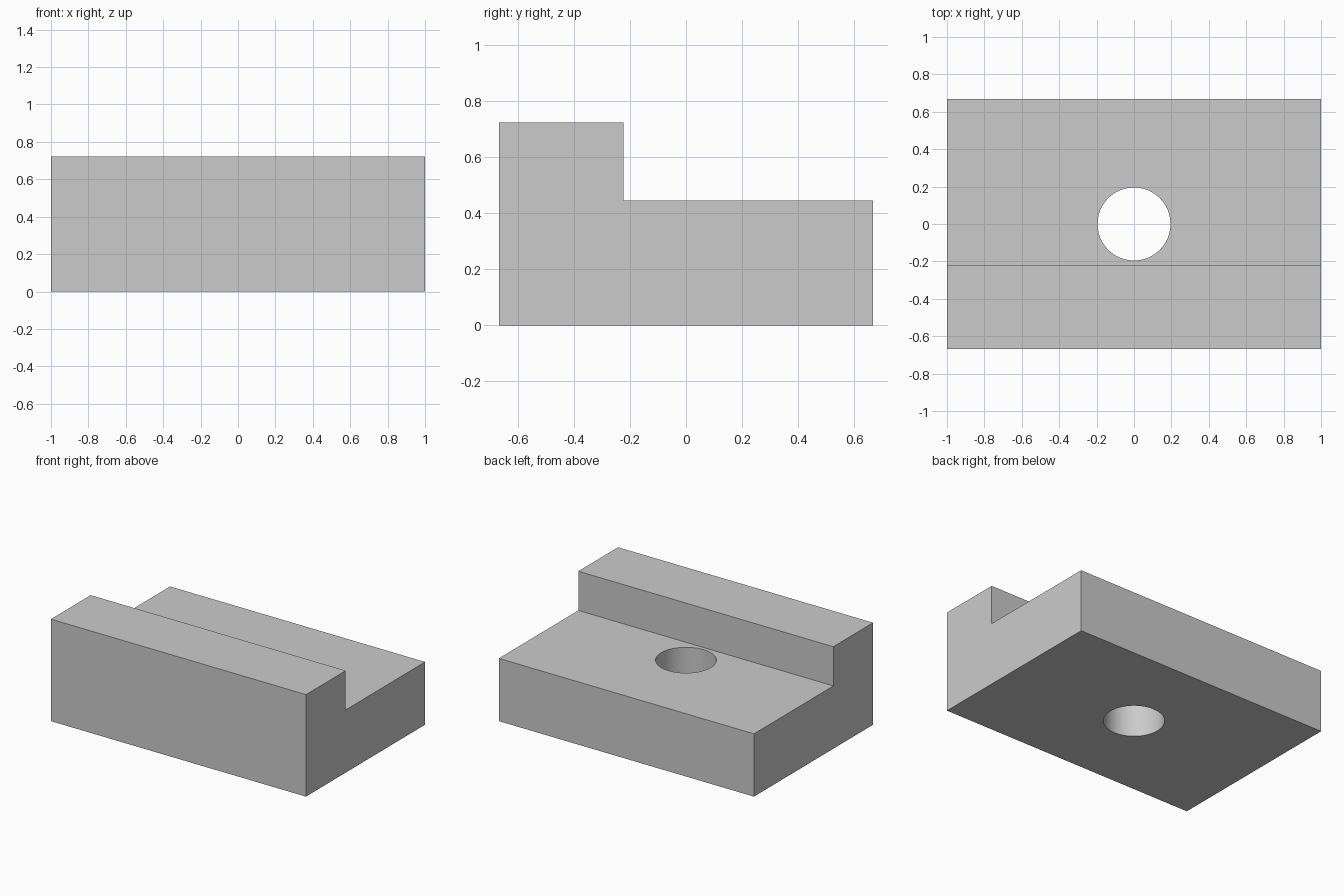
import bpy
import bmesh

cube = bpy.data.objects.get("Cube")
if cube:
    bpy.data.objects.remove(cube, do_unlink=True)

# Overall sizes
HALF_WIDTH, HALF_DEPTH = 1.0, 0.667
STEP_Y, STEP_Z, TOP_Z = -0.222, 0.445, 0.723
HOLE_RADIUS = 0.195

# Plain grey material
GREY = (0.6, 0.6, 0.6, 1.0)
grey = bpy.data.materials.new("plain grey")
grey.use_nodes = True
grey.diffuse_color = GREY
grey.node_tree.nodes["Principled BSDF"].inputs["Base Color"].default_value = GREY

# Stepped block: side profile extruded across the width
profile = [(-HALF_DEPTH, 0), (HALF_DEPTH, 0), (HALF_DEPTH, STEP_Z),
           (STEP_Y, STEP_Z), (STEP_Y, TOP_Z), (-HALF_DEPTH, TOP_Z)]
bm = bmesh.new()
side = bm.faces.new([bm.verts.new((-HALF_WIDTH, y, z)) for y, z in profile])
extruded = bmesh.ops.extrude_face_region(bm, geom=[side])["geom"]
bmesh.ops.translate(bm, vec=(2 * HALF_WIDTH, 0, 0),
                    verts=[v for v in extruded if isinstance(v, bmesh.types.BMVert)])
bmesh.ops.recalc_face_normals(bm, faces=bm.faces)
mesh = bpy.data.meshes.new("stepped_block")
bm.to_mesh(mesh)
bm.free()
block = bpy.data.objects.new("stepped_block", mesh)
bpy.context.collection.objects.link(block)
mesh.materials.append(grey)

# Round through hole
bpy.ops.mesh.primitive_cylinder_add(vertices=96, radius=HOLE_RADIUS, depth=2)
cutter = bpy.context.object
cutter.name = "hole_cutter"
cutter.hide_render = True
cutter.data.materials.append(grey)
hole = block.modifiers.new("through_hole", "BOOLEAN")
hole.operation = "DIFFERENCE"
hole.solver = "EXACT"
hole.object = cutter

# Apply the cut, drop the cutter, smooth only the bore
bpy.ops.object.select_all(action="DESELECT")
block.select_set(True)
bpy.context.view_layer.objects.active = block
bpy.ops.object.modifier_apply(modifier=hole.name)
bpy.data.objects.remove(cutter, do_unlink=True)
bpy.ops.object.shade_smooth_by_angle()
